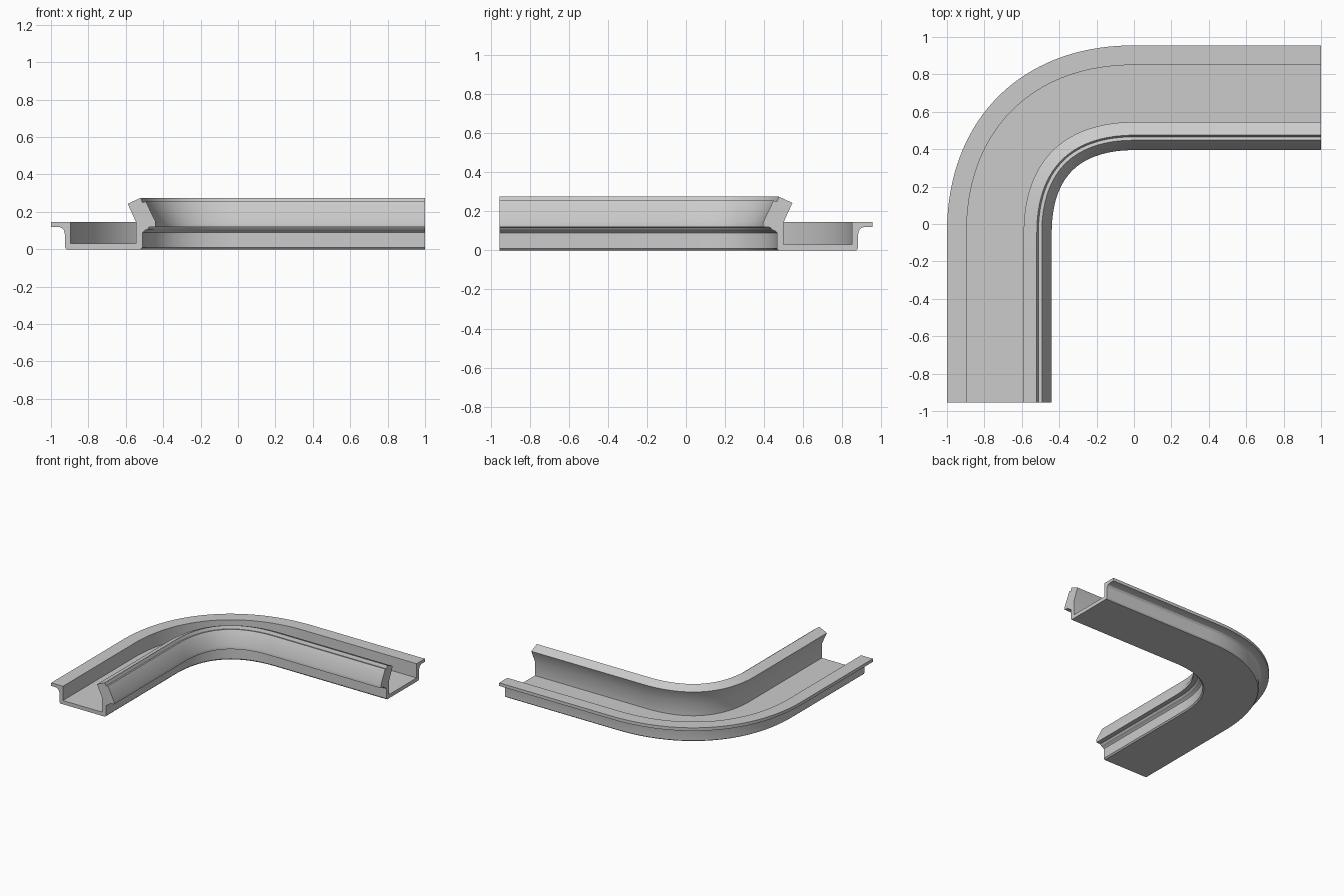
import bpy, bmesh
from mathutils import Vector

if "Cube" in bpy.data.objects:
    bpy.data.objects.remove(bpy.data.objects["Cube"])

# cross-section as seen on the front end (x, z)
PROFILE = [
    (-1.0, .145), (-1.0, .12), (-.958, .12), (-.94, .113), (-.93, .10), (-.926, .08),  # outer flange
    (-.925, .01), (-.918, 0), (-.52, 0), (-.51, .01),                                  # base
    (-.51, .09), (-.50, .10), (-.485, .106), (-.475, .118), (-.44, .12), (-.44, .145), # inner lip
    (-.493, .255), (-.511, .25), (-.52, .275), (-.59, .243),                           # slanted fin
    (-.545, .145), (-.545, .03), (-.895, .03), (-.895, .145),                          # channel
]
MID = -.75              # profile x that follows the path
CX, CY = 0.0, -.045     # centre of the bend
R, K, STEPS = .75, .62, 40


def path():
    """Points and inward normals: straight leg, bend, straight leg."""
    pts = [(Vector((MID, -.955)), Vector((1, 0)))]
    c = Vector((CX, CY))
    p = [c + R * Vector(v) for v in ((-1, 0), (-1, K), (-K, 1), (0, 1))]
    for i in range(STEPS + 1):
        t = i / STEPS
        s = 1 - t
        pos = s**3 * p[0] + 3*s*s*t * p[1] + 3*s*t*t * p[2] + t**3 * p[3]
        tan = (s*s * (p[1]-p[0]) + 2*s*t * (p[2]-p[1]) + t*t * (p[3]-p[2])).normalized()
        pts.append((pos, Vector((tan.y, -tan.x))))
    pts.append((Vector((1, CY + R)), Vector((0, -1))))
    return pts


# sweep the section along the path
bm = bmesh.new()
rings = []
for pos, nrm in path():
    ring = []
    for x, z in PROFILE:
        q = pos + nrm * (x - MID)
        ring.append(bm.verts.new((q.x, q.y, z)))
    rings.append(ring)
n = len(PROFILE)
for a, b in zip(rings, rings[1:]):
    for i in range(n):
        j = (i + 1) % n
        bm.faces.new((a[i], a[j], b[j], b[i]))
bm.faces.new(rings[0])
bm.faces.new(rings[-1][::-1])
bmesh.ops.recalc_face_normals(bm, faces=bm.faces)

mesh = bpy.data.meshes.new("corner_channel")
bm.to_mesh(mesh)
bm.free()
obj = bpy.data.objects.new("corner_channel", mesh)
bpy.context.collection.objects.link(obj)

mat = bpy.data.materials.new("plain grey")
mat.diffuse_color = (.6, .6, .6, 1)
mat.use_nodes = True
mat.node_tree.nodes["Principled BSDF"].inputs["Base Color"].default_value = mat.diffuse_color
mesh.materials.append(mat)

bpy.context.view_layer.objects.active = obj
obj.select_set(True)
bpy.ops.object.shade_smooth_by_angle(angle=.45)
